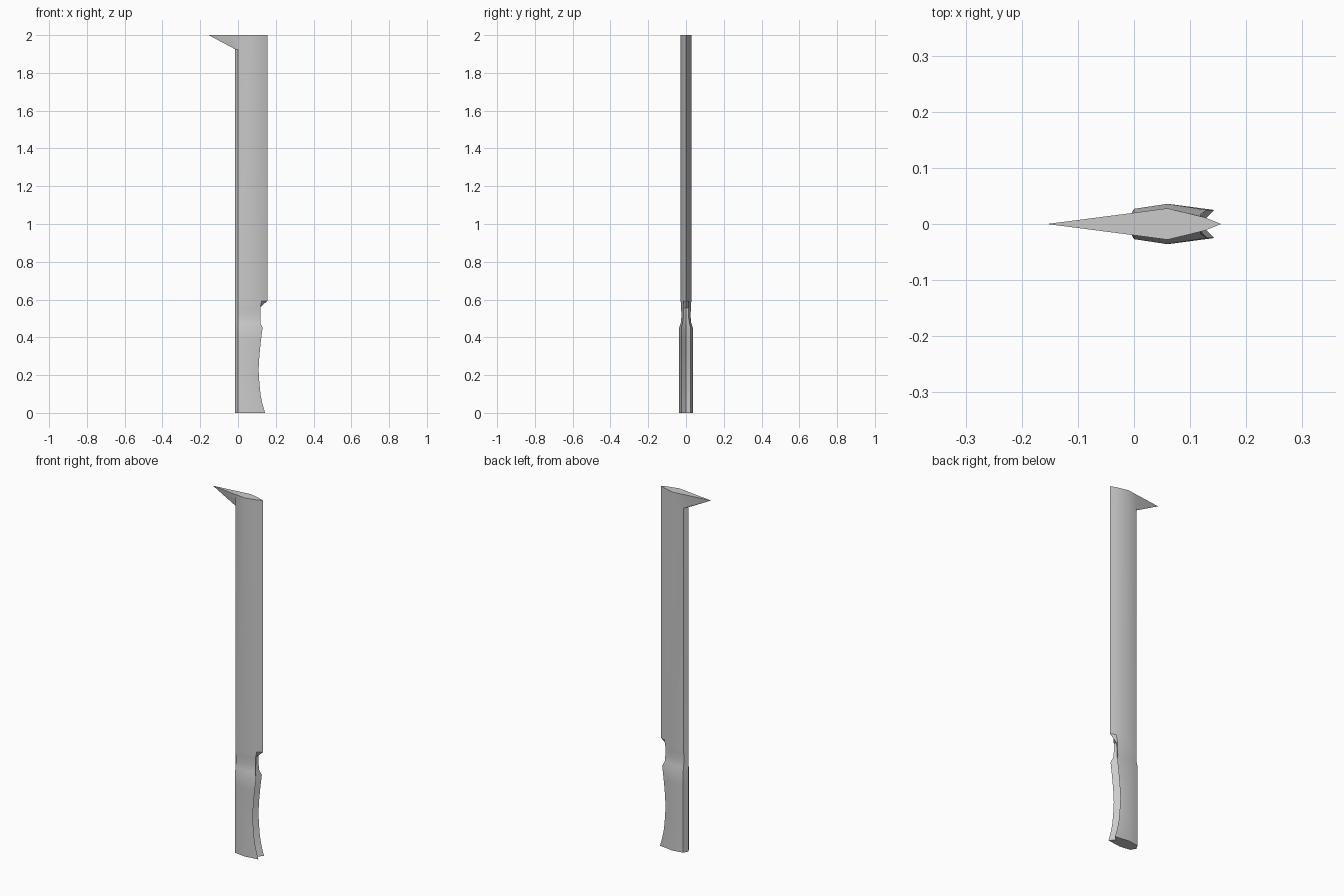
import bpy, bmesh, math

if "Cube" in bpy.data.objects:
    bpy.data.objects.remove(bpy.data.objects["Cube"])


def section(z, spine, by, cy, dx, dy, ex):
    """Symmetric cross-section: spine, shoulder, ridge, lip, edge/groove."""
    half = [(0.0, by), (0.06, cy), (dx, dy)]
    pts = [(spine, 0.0)] + [(x, -y) for x, y in half] + [(ex, 0.0)]
    pts += [(x, y) for x, y in reversed(half)]
    return [(x, y, z) for x, y in pts]


def loft(name, rows, cap_bottom=False, cap_top=False):
    bm = bmesh.new()
    rings = [[bm.verts.new(p) for p in section(*r)] for r in rows]
    n = len(rings[0])
    for a, b in zip(rings, rings[1:]):
        for i in range(n):
            j = (i + 1) % n
            bm.faces.new((a[i], a[j], b[j], b[i]))
    if cap_bottom:
        bm.faces.new(rings[0][::-1])
    if cap_top:
        bm.faces.new(rings[-1])
    me = bpy.data.meshes.new(name)
    bm.to_mesh(me)
    bm.free()
    ob = bpy.data.objects.new(name, me)
    bpy.context.collection.objects.link(ob)
    bpy.ops.object.select_all(action='DESELECT')
    bpy.context.view_layer.objects.active = ob
    ob.select_set(True)
    bpy.ops.object.shade_smooth_by_angle(angle=math.radians(24))
    return ob


# Row shared by the grip and the blade (z, spine x, shoulder y, ridge y, lip x, lip y, edge x)
joint = (0.555, -0.015, 0.020, 0.026, 0.118, 0.014, 0.112)

# Grip: thick waisted slabs with a V groove along the front, then a thin neck
grip = [(z, -0.015, 0.027, 0.036, x, 0.025, x - 0.025) for z, x in
        [(0.0, 0.143), (0.05, 0.129), (0.10, 0.119), (0.16, 0.113), (0.23, 0.109),
         (0.30, 0.113), (0.38, 0.121), (0.45, 0.130)]]
neck = [(0.475, -0.015, 0.021, 0.028, 0.119, 0.018, 0.108),
        (0.515, -0.015, 0.018, 0.024, 0.118, 0.013, 0.110)]
loft("grip", grip + neck + [joint], cap_bottom=True)

# Blade: long wedge whose spine flares into a hook at the tip
blade = [joint,
         (0.592, -0.015, 0.020, 0.028, 0.125, 0.012, 0.155),
         (1.925, -0.015, 0.020, 0.028, 0.125, 0.012, 0.155),
         (2.0, -0.155, 0.020, 0.028, 0.125, 0.012, 0.155)]
loft("blade_with_hook", blade, cap_top=True)
